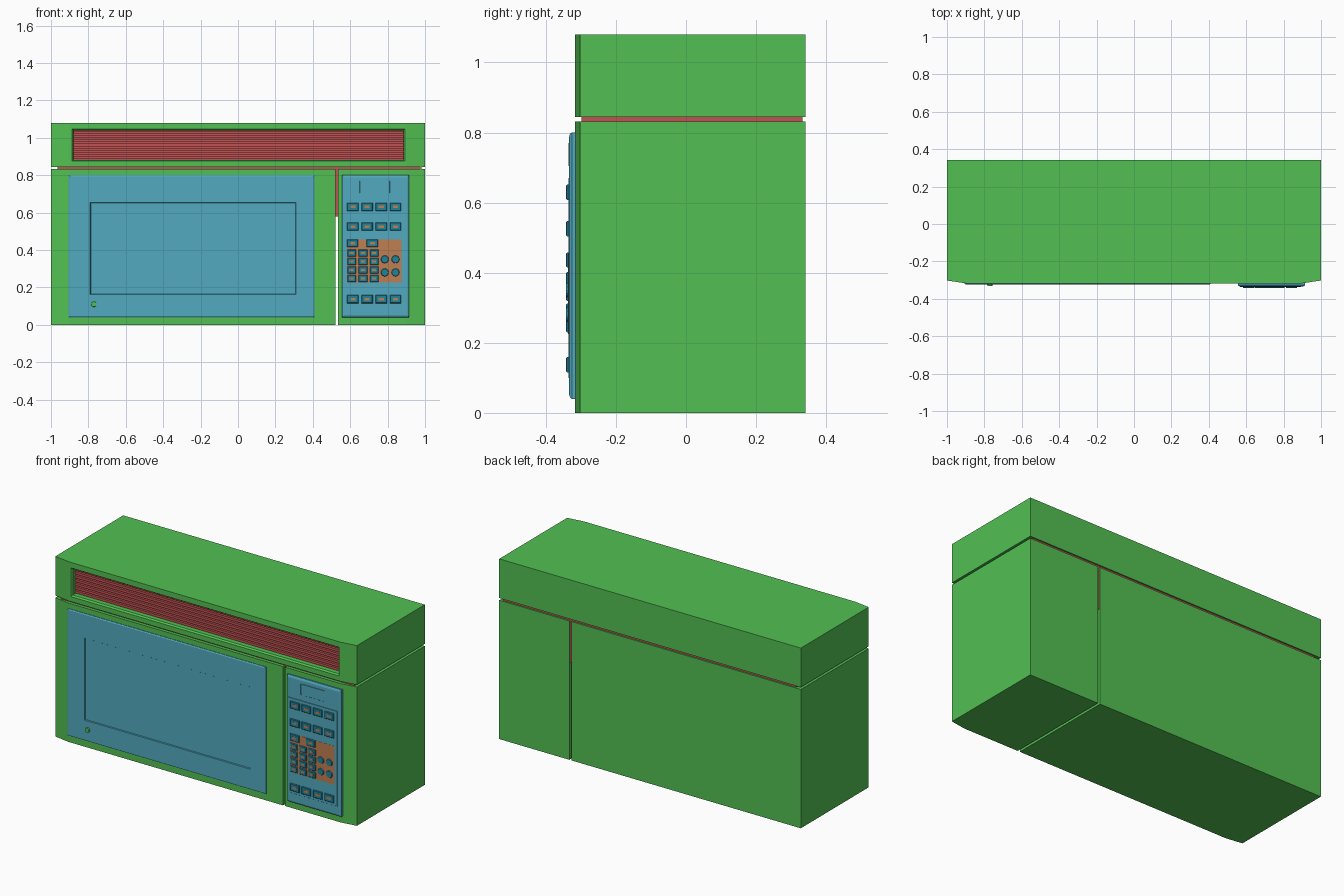
import bpy
import bmesh
from math import radians
from mathutils import Matrix

cube = bpy.data.objects.get("Cube")
if cube:
    bpy.data.objects.remove(cube, do_unlink=True)


def material(name, colour):
    m = bpy.data.materials.new(name)
    m.use_nodes = True
    m.diffuse_color = (*colour, 1)
    m.node_tree.nodes["Principled BSDF"].inputs["Base Color"].default_value = (*colour, 1)
    return m


green = material("casing green", (0.084, 0.53, 0.084))
blue = material("panel blue", (0.084, 0.40, 0.53))
red = material("vent red", (0.53, 0.084, 0.084))
orange = material("keypad orange", (0.53, 0.21, 0.084))
teal = material("key teal", (0.015, 0.23, 0.33))


def finish(name, bm, *mats):
    bmesh.ops.recalc_face_normals(bm, faces=bm.faces)
    mesh = bpy.data.meshes.new(name)
    bm.to_mesh(mesh)
    bm.free()
    for m in mats:
        mesh.materials.append(m)
    ob = bpy.data.objects.new(name, mesh)
    bpy.context.collection.objects.link(ob)
    return ob


def inset(rect, d):
    x0, x1, z0, z1 = rect
    return (x0 + d, x1 - d, z0 + d, z1 - d)


def rect_at(x, z, w, h):
    return (x - w / 2, x + w / 2, z - h / 2, z + h / 2)


def stack(name, rings, *mats):
    """Skin upright rectangles from back to front; the last cap takes the last material."""
    bm = bmesh.new()
    loops = []
    for (x0, x1, z0, z1), y in rings:
        corners = ((x0, z0), (x1, z0), (x1, z1), (x0, z1))
        loops.append([bm.verts.new((x, y, z)) for x, z in corners])
    for a, b in zip(loops, loops[1:]):
        for i in range(4):
            j = (i + 1) % 4
            bm.faces.new((a[i], a[j], b[j], b[i]))
    bm.faces.new(loops[0])
    bm.faces.new(loops[-1]).material_index = len(mats) - 1
    return finish(name, bm, *mats)


def slab(name, rect, back, front, mat, edge=0.0):
    rings = [(rect, back), (rect, front + edge)]
    if edge:
        rings.append((inset(rect, edge), front))
    return stack(name, rings, mat)


def button(name, x, z, r, back, front, mat):
    bm = bmesh.new()
    place = Matrix.Translation((x, (back + front) / 2, z)) @ Matrix.Rotation(radians(90), 4, "X")
    bmesh.ops.create_cone(bm, cap_ends=True, segments=16, radius1=r, radius2=r * 0.85,
                          depth=back - front, matrix=place)
    return finish(name, bm, mat)


BACK, SIDE, FRONT = 0.341, -0.302, -0.317

# Casing: left and right lower bodies with a narrow slot between
left, right = (-1, 0.52, 0, 0.832), (0.535, 1, 0, 0.832)
stack("oven_body", [(left, BACK), (left, SIDE), ((-0.9, 0.52, 0, 0.832), FRONT)], green)
stack("control_body", [(right, BACK), (right, SIDE), ((0.535, 0.9, 0, 0.832), FRONT)], green)

# Inner core that shows in the seams
slab("inner_core", (-0.965, 0.98, 0.58, 0.86), 0.333, -0.298, red)

# Top block with a recessed vent opening
top, vent = (-1, 1, 0.845, 1.08), (-0.88, 0.885, 0.882, 1.04)
stack("vent_block", [(top, BACK), (top, SIDE), ((-0.9, 0.9, 0.845, 1.08), FRONT),
                     (inset(vent, -0.007), FRONT), (vent, FRONT + 0.01), (vent, -0.265)],
      green, red)
count = 7
pitch = (vent[3] - vent[2]) / count
for i in range(count):
    z = vent[2] + (i + 0.5) * pitch
    slab("vent_slat", (vent[0], vent[1], z - pitch * 0.32, z + pitch * 0.32),
         -0.26, -0.285, red)

# Door with a shallow window
door, window = (-0.905, 0.41, 0.04, 0.8), (-0.79, 0.31, 0.163, 0.655)
stack("door_panel", [(door, FRONT + 0.005), (door, -0.320), (inset(door, 0.006), -0.324),
                     (window, -0.324), (inset(window, 0.003), -0.319)], blue)
button("door_badge", -0.77, 0.11, 0.016, -0.315, -0.332, green)

# Control panel with rounded edge, raised key field and display
panel = (0.555, 0.915, 0.04, 0.8)
stack("control_panel", [(panel, -0.31), (panel, -0.326), (inset(panel, 0.004), -0.331),
                        (inset(panel, 0.012), -0.3335)], blue)
slab("key_field", (0.567, 0.893, 0.1, 0.67), -0.33, -0.3355, blue, 0.001)
slab("display", (0.65, 0.812, 0.705, 0.77), -0.33, -0.3355, blue, 0.001)
slab("keypad_plate", (0.582, 0.875, 0.225, 0.457), -0.334, -0.3365, orange)


def key(x, z, w, h):
    r = rect_at(x, z, w, h)
    slab("key", r, -0.334, -0.342, teal, 0.003)
    slab("key_mark", rect_at(x, z, w * 0.45, h * 0.3), -0.341, -0.3428, orange)


# Function keys
for z in (0.63, 0.525, 0.137):
    for i in range(4):
        key(0.614 + i * 0.076, z, 0.061, 0.044)

# Keypad: two wide keys, number grid and round buttons
for x in (0.612, 0.718):
    key(x, 0.436, 0.06, 0.042)
for row in range(4):
    for col in range(3):
        key(0.608 + col * 0.06, 0.383 - row * 0.045, 0.047, 0.037)
for x in (0.785, 0.842):
    for z in (0.35, 0.28):
        button("round_key", x, z, 0.022, -0.334, -0.342, teal)
